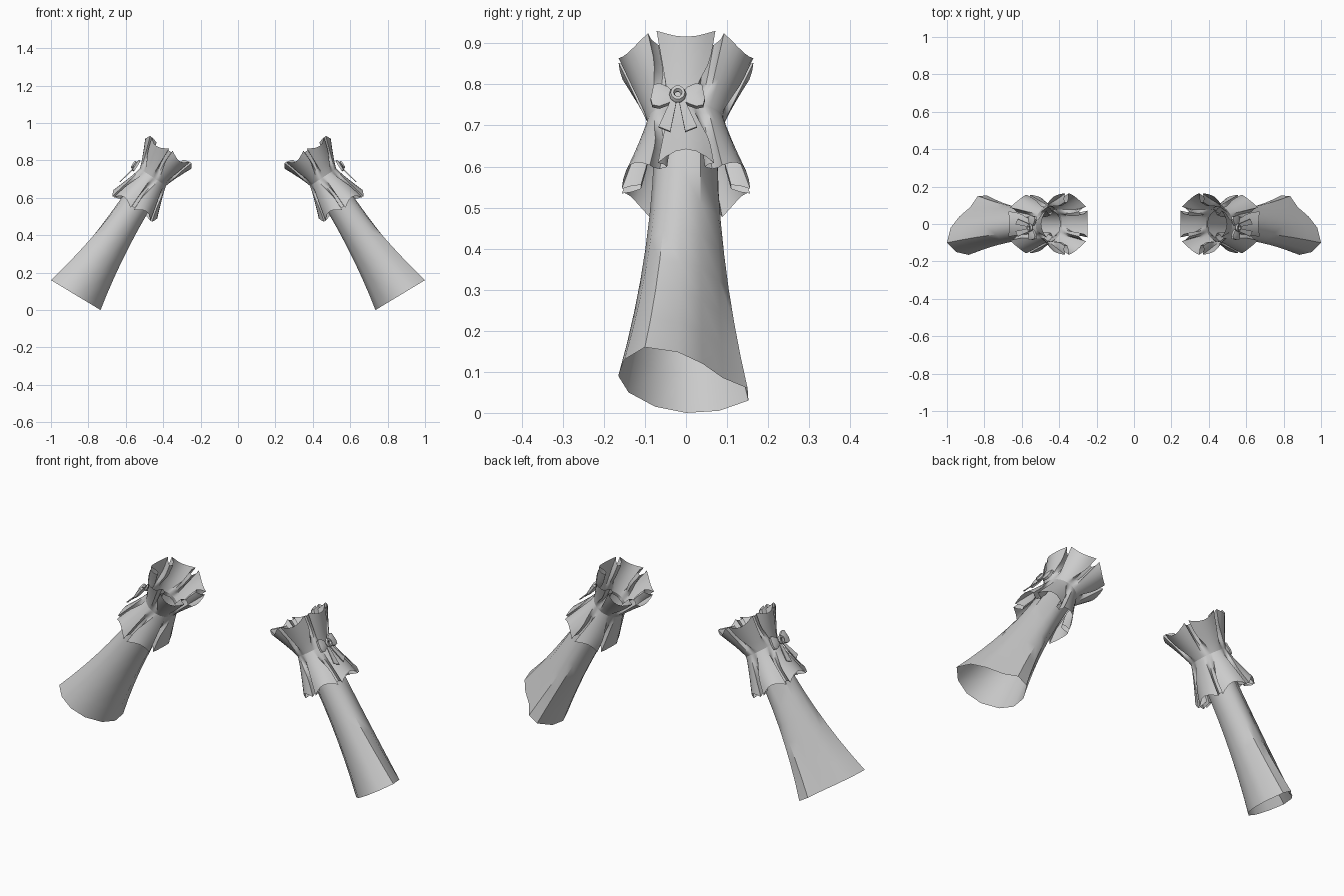
import bpy, bmesh, math
from mathutils import Vector

if "Cube" in bpy.data.objects:
    bpy.data.objects.remove(bpy.data.objects["Cube"])

cloth = bpy.data.materials.new("grey_cloth")
cloth.diffuse_color = (0.6, 0.6, 0.6, 1)
cloth.use_nodes = True
cloth.node_tree.nodes["Principled BSDF"].inputs["Base Color"].default_value = cloth.diffuse_color

# Arm frame: waist point, axis running down the sleeve, outward direction
WAIST = Vector((0.455, 0, 0.71))
DOWN = Vector((0.546, 0, -0.838))
OUT = Vector((0.838, 0, 0.546))


def place(u, v, t):
    return WAIST + OUT * u + Vector((0, v, 0)) + DOWN * t


def build(name, verts, faces, side, angle=40):
    me = bpy.data.meshes.new(name)
    me.from_pydata([(p.x * side, p.y, p.z) for p in verts], [], faces)
    bm = bmesh.new()
    bm.from_mesh(me)
    bmesh.ops.recalc_face_normals(bm, faces=bm.faces)
    bm.to_mesh(me)
    bm.free()
    me.materials.append(cloth)
    ob = bpy.data.objects.new(name, me)
    bpy.context.collection.objects.link(ob)
    bpy.ops.object.select_all(action='DESELECT')
    ob.select_set(True)
    bpy.context.view_layer.objects.active = ob
    bpy.ops.object.shade_smooth_by_angle(angle=math.radians(angle))
    return ob


def loft(name, rings, side):
    n = len(rings[0])
    faces = [(i * n + j, i * n + (j + 1) % n, (i + 1) * n + (j + 1) % n, (i + 1) * n + j)
             for i in range(len(rings) - 1) for j in range(n)]
    return build(name, [p for r in rings for p in r], faces, side)


# Flared sleeve with an uneven hem
HEM = [(-.02, .148), (.04, .12), (.09, .085), (.15, .06), (.152, .03), (.08, .005),
       (0, 0), (-.075, .015), (-.14, .05), (-.165, .09), (-.15, .13), (-.10, .16)]


def sleeve(name, side):
    mid = Vector((0.868, 0, 0.08))
    rings = []
    for i in range(9):
        f = i / 8
        ring = []
        for y, z in HEM:
            hem = Vector((0.735 + 1.656 * z, y, z)) - mid
            a = math.atan2(y / .158, (z - .08) / .08)
            cuff = OUT * .077 * math.cos(a) + Vector((0, .077 * math.sin(a), 0))
            ring.append(WAIST.lerp(mid, f) + cuff.lerp(hem, f * f))
        rings.append(ring)
    loft(name, rings, side)


# One pleat: (position across pleat, fold depth, edge overhang)
PLEAT = [(-.43, 0, 1), (-.3, 0, .55), (-.15, 0, .15), (0, 0, 0), (.15, 0, .15), (.3, 0, .55),
         (.43, 0, 1), (.39, .16, .8), (.41, .33, .6), (.59, .33, .6), (.61, .16, .8)]


def frill(name, side, length, rim, count, phase):
    rings = []
    for i in range(8):
        s = i / 7
        ring = []
        for k in range(count):
            for q, depth, over in PLEAT:
                # folds open gradually from an even waist
                flat = PLEAT.index((q, depth, over)) / len(PLEAT) * .98 - .43
                w = min(1, s * 1.6)
                a = (k + flat + (q - flat) * w) * math.tau / count + phase
                r = (.084 + (rim - .084) * s ** 1.15) * (1 - depth * w * .9)
                t = length * s * (1 + .18 * over * s)
                ring.append(place(r * math.cos(a), 1.12 * r * math.sin(a), t))
        rings.append(ring)
    loft(name, rings, side)


# Flat bow pieces: outline in (v, t), raised off the cloth
def plate(name, side, outline, base, slope, thick, puff=0):
    n = len(outline)
    cv = sum(p[0] for p in outline) / n
    ct = sum(p[1] for p in outline) / n
    verts = [place(base + slope * t, v - .02, t) for v, t in outline]
    verts += [place(base + thick + slope * t, v - .02, t) for v, t in outline]
    verts += [place(base + thick + puff + slope * ct, cv - .02, ct)]
    faces = [tuple(range(n))]
    for j in range(n):
        k = (j + 1) % n
        faces += [(j, k, n + k, n + j), (n + j, n + k, 2 * n)]
    build(name, verts, faces, side)


LOOP = [(.010, -.012), (.025, -.027), (.045, -.037), (.059, -.033), (.062, -.015), (.066, .008),
        (.062, .026), (.045, .030), (.026, .022), (.010, .012)]
TAIL = [(.002, .008), (.014, .002), (.047, .102), (.018, .118)]


def knot(name, side):
    rings = []
    for i in range(11):
        a = i * math.tau / 10
        ring = []
        for j in range(6):
            b = j * math.tau / 6
            r = .014 + .007 * math.cos(b)
            ring.append(place(.121 + .010 * math.sin(b), r * math.cos(a) - .02, 1.15 * r * math.sin(a)))
        rings.append(ring)
    loft(name, rings, side)


# Mirrored pair
for label, side in (("right", 1), ("left", -1)):
    sleeve(label + "_sleeve", side)
    frill(label + "_upper_frill", side, -.15, .147, 6, 0)
    frill(label + "_lower_frill", side, .172, .140, 6, 0)
    knot(label + "_bow_knot", side)
    for part, m in (("front", -1), ("back", 1)):
        plate(f"{label}_{part}_bow_loop", side, [(v * m, t) for v, t in LOOP], .102, 0, .012, .008)
        plate(f"{label}_{part}_bow_tail", side, [(v * m, t) for v, t in TAIL], .106, .22, .005)
